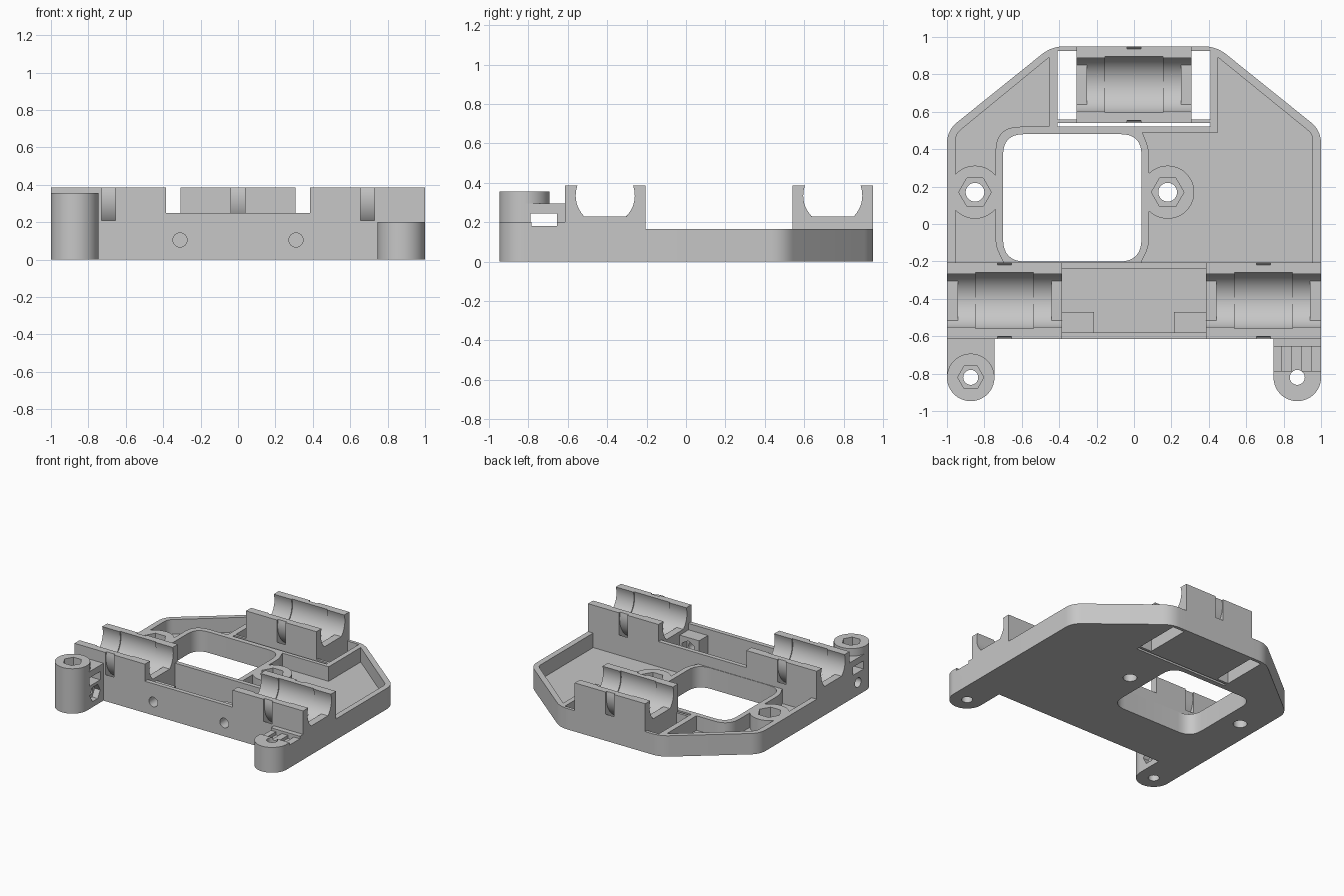
import bpy
import bmesh
import math
from mathutils import Matrix, Vector

cube = bpy.data.objects.get("Cube")
if cube:
    bpy.data.objects.remove(cube, do_unlink=True)

grey = bpy.data.materials.new("matte_grey")
grey.use_nodes = True
colour = (0.57, 0.57, 0.57, 1)
grey.diffuse_color = colour
grey.node_tree.nodes["Principled BSDF"].inputs["Base Color"].default_value = colour

WALL_H, FLOOR, TOP = 0.165, 0.05, 0.385
BORE_Z, HALF_W, HALF_L = 0.335, 0.205, 0.308
FRONT_Y, REAR_Y, BACK_EDGE = -0.41, 0.745, -0.205


def finish(bm, name):
    bmesh.ops.recalc_face_normals(bm, faces=bm.faces)
    mesh = bpy.data.meshes.new(name)
    bm.to_mesh(mesh)
    bm.free()
    mesh.materials.append(grey)
    ob = bpy.data.objects.new(name, mesh)
    bpy.context.collection.objects.link(ob)
    return ob


def sweep(bm, points, vec):
    face = bm.faces.new([bm.verts.new(p) for p in points])
    out = bmesh.ops.extrude_face_region(bm, geom=[face])
    verts = [v for v in out["geom"] if isinstance(v, bmesh.types.BMVert)]
    bmesh.ops.translate(bm, verts=verts, vec=vec)


def prism(pts, z0, z1, name="cutter"):
    bm = bmesh.new()
    sweep(bm, [(p[0], p[1], z0) for p in pts], (0, 0, z1 - z0))
    return finish(bm, name)


def box(x0, x1, y0, y1, z0, z1, name="cutter"):
    return prism([(x0, y0), (x1, y0), (x1, y1), (x0, y1)], z0, z1, name)


def cylinder(centre, r, length, axis="Z", sides=48):
    turn = {"X": Matrix.Rotation(math.pi / 2, 4, "Y"),
            "Y": Matrix.Rotation(math.pi / 2, 4, "X"), "Z": Matrix()}[axis]
    bm = bmesh.new()
    bmesh.ops.create_cone(bm, cap_ends=True, segments=sides, radius1=r, radius2=r,
                          depth=length, matrix=Matrix.Translation(centre) @ turn)
    return finish(bm, "cutter")


def hexagon(x, y, r):
    return [(x + r * math.cos(i * math.pi / 3), y + r * math.sin(i * math.pi / 3)) for i in range(6)]


def rounded(corners):
    """Round the corners of a polygon given as (x, y, setback)."""
    pts = []
    for i, (x, y, d) in enumerate(corners):
        p = Vector((x, y))
        if not d:
            pts.append(p)
            continue
        a = p + (Vector(corners[i - 1][:2]) - p).normalized() * d
        b = p + (Vector(corners[(i + 1) % len(corners)][:2]) - p).normalized() * d
        pts += [a * (1 - t) ** 2 + p * 2 * t * (1 - t) + b * t * t for t in [k / 8 for k in range(9)]]
    return pts


def boolean(ob, tools, mode="DIFFERENCE"):
    for tool in tools:
        mod = ob.modifiers.new("bool", "BOOLEAN")
        mod.operation, mod.solver, mod.object = mode, "EXACT", tool
        bpy.context.view_layer.update()
        ev = ob.evaluated_get(bpy.context.evaluated_depsgraph_get())
        mesh = bpy.data.meshes.new_from_object(ev)
        ob.modifiers.clear()
        ob.data = mesh
        bpy.data.objects.remove(tool, do_unlink=True)
    return ob


# Tray: chamfered outline with two pockets, a window and the rear bay
tray = prism(rounded([(-1, BACK_EDGE, 0), (1, BACK_EDGE, 0), (1, 0.5, 0.07), (0.44, 0.95, 0.07),
                      (-0.44, 0.95, 0.07), (-1, 0.5, 0.07)]), 0, WALL_H, "base_tray")
left_pocket = [(-0.955, -0.3, 0), (-0.7, -0.3, 0), (-0.7, -0.2, 0), (-0.74, -0.12, 0.04),
               (-0.74, 0.52, 0.13), (-0.455, 0.52, 0), (-0.455, 0.89, 0), (-0.955, 0.48, 0.04)]
right_pocket = [(0.04, -0.3, 0), (0.955, -0.3, 0), (0.955, 0.48, 0.03), (0.45, 0.89, 0),
                (0.45, 0.49, 0), (0.045, 0.49, 0), (0.08, 0.4, 0.04), (0.08, -0.12, 0.04),
                (0.04, -0.2, 0)]
boolean(tray, [prism(rounded(p), FLOOR, 1) for p in (left_pocket, right_pocket)])
bosses = [(-0.85, 0.17), (0.18, 0.17)]
boolean(tray, [cylinder((x, y, WALL_H / 2), 0.142, WALL_H) for x, y in bosses], "UNION")
window = [(-0.7, BACK_EDGE + 0.004, 0.12), (0.04, BACK_EDGE + 0.004, 0.12),
          (0.04, 0.48, 0.11), (-0.7, 0.48, 0.11)]
boolean(tray, [prism(rounded(window), -1, 1),
               box(-HALF_L, HALF_L, 0.54, 1, -1, 1),
               box(-0.41, 0.41, 0.52, 0.54, -1, 1),
               box(-0.41, -HALF_L, 0.56, 0.925, -1, 1),
               box(HALF_L, 0.41, 0.56, 0.925, -1, 1)])
for x, y in bosses:
    boolean(tray, [cylinder((x, y, 0), 0.05, 1), prism(hexagon(x, y, 0.087), 0.08, 1)])


# Bearing holders: saddle sections side by side, with end lips and a curved tie slot
def arc(r, side_angle, steps=32):
    """Lower arc about the bore, from +y to -y, ending at an angle above level."""
    span = math.pi + 2 * side_angle
    angles = [side_angle - span * i / steps for i in range(steps + 1)]
    return [(r * math.cos(a), BORE_Z + r * math.sin(a)) for a in angles]


def rim(r):
    return arc(r, math.asin((TOP - BORE_Z) / r))


FOOT = [(-HALF_W, 0), (HALF_W, 0)]
SHOULDERS = [(HALF_W, TOP)], [(-HALF_W, TOP)]


def saddle(r, lip=0):
    kept = [p for p in rim(r) if p[1] > lip]
    if lip:
        half = math.sqrt(r * r - (BORE_Z - lip) ** 2)
        kept = ([p for p in kept if p[0] > 0] + [(half, lip), (-half, lip)]
                + [p for p in kept if p[0] < 0])
    return FOOT + SHOULDERS[0] + kept + SHOULDERS[1]


def bearing_block(name, x, y):
    lip, bore, groove = saddle(0.15, 0.228), saddle(0.15), saddle(0.158)
    below_slot = FOOT + arc(0.24, -math.acos(HALF_W / 0.24))
    strap = rim(0.158) + rim(0.197)[::-1]
    half_sections = [(lip, 0.25, HALF_L), (bore, 0.155, 0.25), (groove, 0.037, 0.155)]
    sections = [(below_slot, -0.037, 0.037), (strap, -0.037, 0.037)]
    for profile, a, b in half_sections:
        sections += [(profile, a, b), (profile, -b, -a)]
    bm = bmesh.new()
    for profile, a, b in sections:
        sweep(bm, [(x + a, y + py, pz) for py, pz in profile], (b - a, 0, 0))
    finish(bm, name)


bearing_block("rear_bearing_holder", 0, REAR_Y)
bearing_block("left_bearing_holder", 1 - HALF_L, FRONT_Y)
bearing_block("right_bearing_holder", HALF_L - 1, FRONT_Y)

# Bridge: open trough between the front holders, with two nut boxes
END = 1 - 2 * HALF_L
FRONT_FACE = FRONT_Y - HALF_W
bridge = box(-END, END, FRONT_FACE, BACK_EDGE, 0, 0.25, "front_bridge")
boolean(bridge, [box(-END - 0.1, END + 0.1, FRONT_FACE + 0.035, BACK_EDGE - 0.035, FLOOR, 1)])
for side in (-1, 1):
    inner, outer = sorted((side * 0.215, side * END))
    boolean(bridge, [box(inner, outer, FRONT_FACE + 0.02, -0.47, 0.02, 0.2)], "UNION")
    boolean(bridge, [cylinder((side * 0.31, -0.56, 0.105), 0.038, 0.3, "Y"),
                     cylinder((side * 0.31, -0.48, 0.115), 0.06, 0.1, "Y", 6)])

# Tall arm: post with nut recess, belt slot and clamp screw hole
PX, PY, PR = 0.873, -0.82, 0.127
tall = box(-1, -1 + 2 * PR, PY, FRONT_FACE, 0, 0.295, "tall_belt_arm")
boolean(tall, [cylinder((-PX, PY, 0.1775), PR, 0.355, sides=64)], "UNION")
boolean(tall, [cylinder((-PX, PY, 0), 0.04, 2), prism(hexagon(-PX, PY, 0.07), 0.27, 1),
               box(-1.1, -0.7, -0.79, -0.655, 0.18, 0.245),
               cylinder((-PX, -0.72, 0.1), 0.038, 1, "X"),
               cylinder((-0.745, -0.72, 0.1), 0.065, 0.1, "X", 6)])

# Short arm: post with a toothed belt seat
short = box(1 - 2 * PR, 1, PY, FRONT_FACE, 0, 0.2, "short_belt_arm")
boolean(short, [cylinder((PX, PY, 0.1), PR, 0.2, sides=64)], "UNION")
boolean(short, [cylinder((PX, PY, 0), 0.04, 2), box(0.7, 1.1, -0.785, -0.655, 0.18, 1)])
boolean(short, [box(x, x + 0.052, -0.785, -0.655, 0.155, 1) for x in (0.79, 0.895)])

for ob in bpy.context.collection.objects:
    if ob.type == "MESH":
        bpy.ops.object.select_all(action="DESELECT")
        ob.select_set(True)
        bpy.context.view_layer.objects.active = ob
        bpy.ops.object.shade_smooth_by_angle(angle=math.radians(30))
